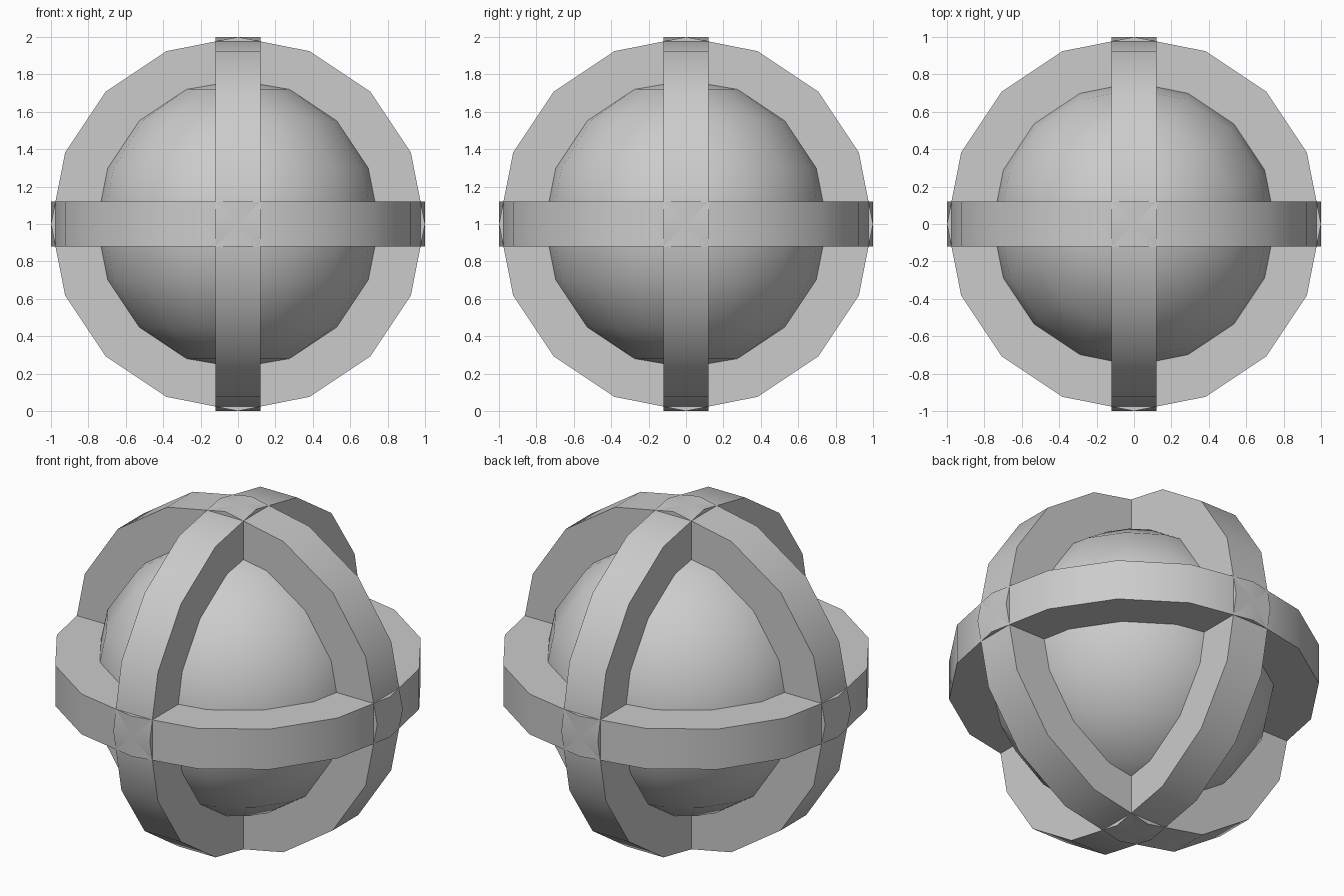
import bpy, bmesh
from math import pi, cos, sin
from mathutils import Matrix

cube = bpy.data.objects.get("Cube")
if cube:
    bpy.data.objects.remove(cube, do_unlink=True)

SIDES, OUTER, INNER, HALF_WIDTH = 16, 1.0, 0.74, 0.12
CORE_RADIUS = 0.78
LIFT = Matrix.Translation((0, 0, 1))

grey = bpy.data.materials.new("plain_grey")
grey.use_nodes = True
colour = (0.6, 0.6, 0.6, 1)
grey.diffuse_color = colour
grey.node_tree.nodes["Principled BSDF"].inputs["Base Color"].default_value = colour


def finish(bm, name, angle):
    """Turn a bmesh into a shaded object resting on the ground."""
    bmesh.ops.transform(bm, matrix=LIFT, verts=bm.verts)
    bmesh.ops.recalc_face_normals(bm, faces=bm.faces)
    mesh = bpy.data.meshes.new(name)
    bm.to_mesh(mesh)
    bm.free()
    mesh.materials.append(grey)
    obj = bpy.data.objects.new(name, mesh)
    bpy.context.collection.objects.link(obj)
    bpy.ops.object.select_all(action="DESELECT")
    obj.select_set(True)
    bpy.context.view_layer.objects.active = obj
    bpy.ops.object.shade_smooth_by_angle(angle=angle)


def band(name, rotation):
    """Flat-sided hoop made by sweeping a rectangle round the z axis."""
    bm = bmesh.new()
    section = [(INNER, -HALF_WIDTH), (OUTER, -HALF_WIDTH),
               (OUTER, HALF_WIDTH), (INNER, HALF_WIDTH)]
    loops = []
    for i in range(SIDES):
        a = 2 * pi * i / SIDES
        loops.append([bm.verts.new((r * cos(a), r * sin(a), z)) for r, z in section])
    for i, loop in enumerate(loops):
        following = loops[(i + 1) % SIDES]
        for j in range(4):
            k = (j + 1) % 4
            bm.faces.new((loop[j], following[j], following[k], loop[k]))
    bmesh.ops.transform(bm, matrix=rotation, verts=bm.verts)
    finish(bm, name, pi / 6)


# Round core
bm = bmesh.new()
bmesh.ops.create_uvsphere(bm, u_segments=SIDES, v_segments=SIDES // 2, radius=CORE_RADIUS)
finish(bm, "core_sphere", pi / 3)

# Three crossing hoops, one about each axis
band("level_band", Matrix.Identity(4))
band("front_facing_band", Matrix.Rotation(pi / 2, 4, "X"))
band("side_facing_band", Matrix.Rotation(pi / 2, 4, "Y"))
